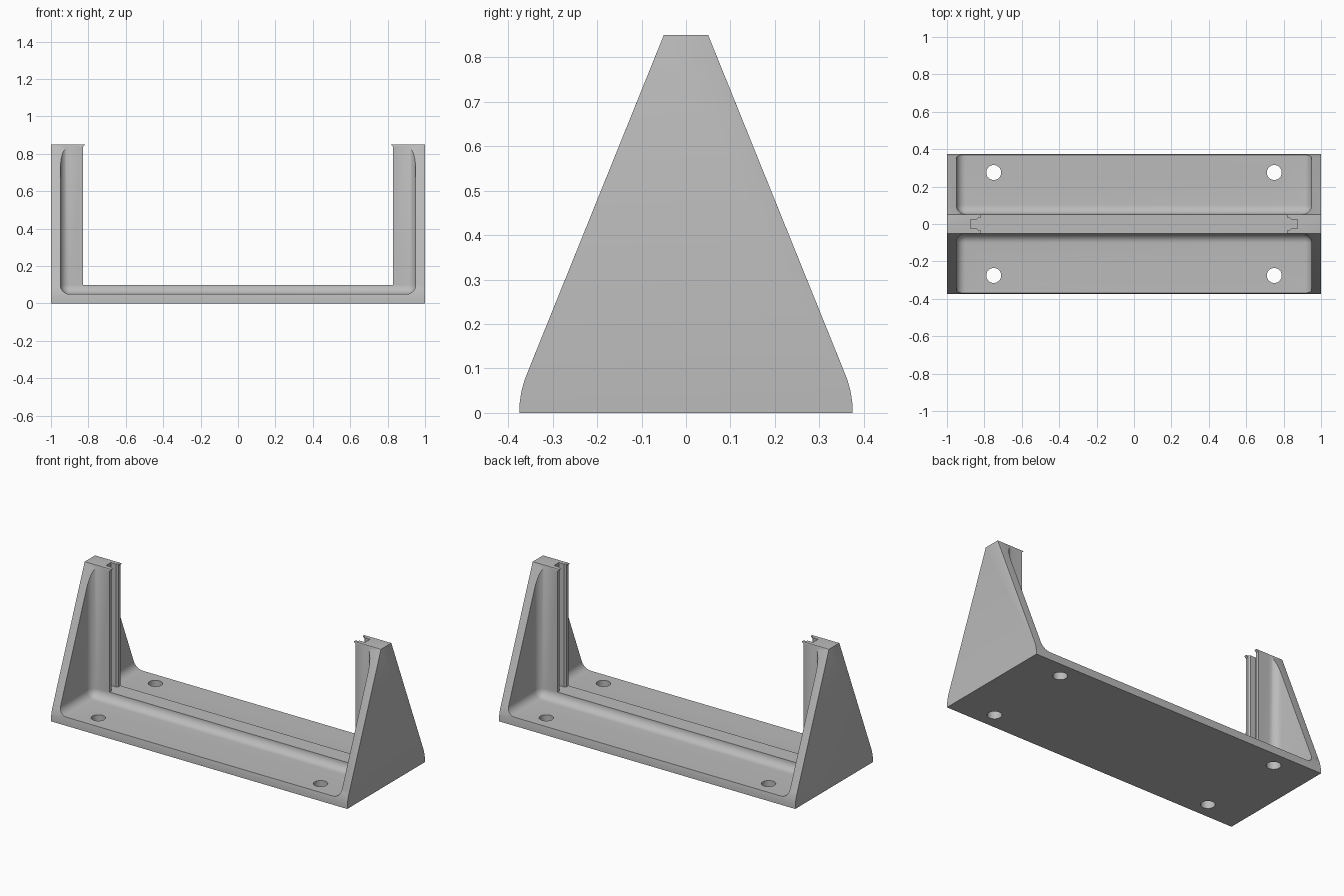
import bpy
import bmesh
from math import cos, sin, pi, radians
from mathutils import Matrix, Vector

cube = bpy.data.objects.get("Cube")
if cube:
    bpy.data.objects.remove(cube)

grey = bpy.data.materials.new("plain grey")
grey.use_nodes = True
colour = (0.5, 0.5, 0.5, 1)
grey.diffuse_color = colour
grey.node_tree.nodes["Principled BSDF"].inputs["Base Color"].default_value = colour


def prism(name, points, start, depth, round_test=None, radius=0.0, segments=6):
    """Extrude a closed 3D outline and round the edges the test accepts."""
    bm = bmesh.new()
    face = bm.faces.new([bm.verts.new(Vector(p) + Vector(start)) for p in points])
    moved = bmesh.ops.extrude_face_region(bm, geom=[face])["geom"]
    verts = [v for v in moved if isinstance(v, bmesh.types.BMVert)]
    bmesh.ops.translate(bm, verts=verts, vec=depth)
    bmesh.ops.recalc_face_normals(bm, faces=bm.faces)
    if round_test:
        edges = [e for e in bm.edges if round_test(e)]
        bmesh.ops.bevel(bm, geom=edges, offset=radius, segments=segments,
                        profile=0.5, affect='EDGES', clamp_overlap=True)
    mesh = bpy.data.meshes.new(name)
    bm.to_mesh(mesh)
    bm.free()
    obj = bpy.data.objects.new(name, mesh)
    bpy.context.collection.objects.link(obj)
    return obj


def cut(cutter):
    """Subtract a cutter from the bracket, then discard it."""
    bpy.ops.object.select_all(action='DESELECT')
    bpy.context.view_layer.objects.active = bracket
    bracket.select_set(True)
    mod = bracket.modifiers.new("cut", 'BOOLEAN')
    mod.operation = 'DIFFERENCE'
    mod.solver = 'EXACT'
    mod.object = cutter
    bpy.ops.object.modifier_apply(modifier=mod.name)
    bpy.data.objects.remove(cutter)


# Solid body: tapered side outline with a curved foot
foot = [(0.375, 0), (0.374, 0.025), (0.37, 0.05), (0.363, 0.075), (0.353, 0.1)]
half = foot + [(0.05, 0.85)]
outline = [(-1, y, z) for y, z in half] + [(-1, -y, z) for y, z in reversed(half)]


def outer_edge(e):
    a, b = (v.co for v in e.verts)
    return max(a.z, b.z) > 0.11 and (abs(a.x - b.x) < 0.01 or a.z > 0.8 < b.z
                                     or abs(a.z - b.z) > 0.5)


bracket = prism("support_bracket", outline, (0, 0, 0), (2, 0, 0), outer_edge, 0.012, 4)
bracket.data.materials.append(grey)

# Opening between the two uprights, eased at the top
opening = [(-0.83, 0.1), (-0.83, 0.838), (-0.818, 0.85), (-0.818, 1),
           (0.818, 1), (0.818, 0.85), (0.83, 0.838), (0.83, 0.1)]
cut(prism("opening_cutter", [(x, 0, z) for x, z in opening], (0, -0.6, 0), (0, 1.2, 0)))

# Filleted pockets in front of and behind the central rib
for side in (-1, 1):
    floor = [(-0.95, 0.052), (0.95, 0.052), (0.95, 1), (-0.95, 1)]
    cut(prism("pocket_cutter", [(x, y * side, 0.05) for x, y in floor],
              (0, 0, 0), (0, 0, 1), lambda e: True, 0.05, 8))

# Vertical panel slots with eased mouths
for side in (-1, 1):
    slot = [(0.8, 0.034), (0.83, 0.034), (0.84, 0.024), (0.875, 0.024)]
    slot = slot + [(x, -y) for x, y in reversed(slot)]
    cut(prism("slot_cutter", [(x * side, y, 0.1) for x, y in slot],
              (0, 0, 0), (0, 0, 1)))

# Screw holes through the base
circle = [(0.04 * cos(i * pi / 16), 0.04 * sin(i * pi / 16), -0.1) for i in range(32)]
for x in (-0.75, 0.75):
    for y in (-0.275, 0.275):
        cut(prism("hole_cutter", circle, (x, y, 0), (0, 0, 0.4)))

bpy.ops.object.shade_smooth_by_angle(angle=radians(30))
